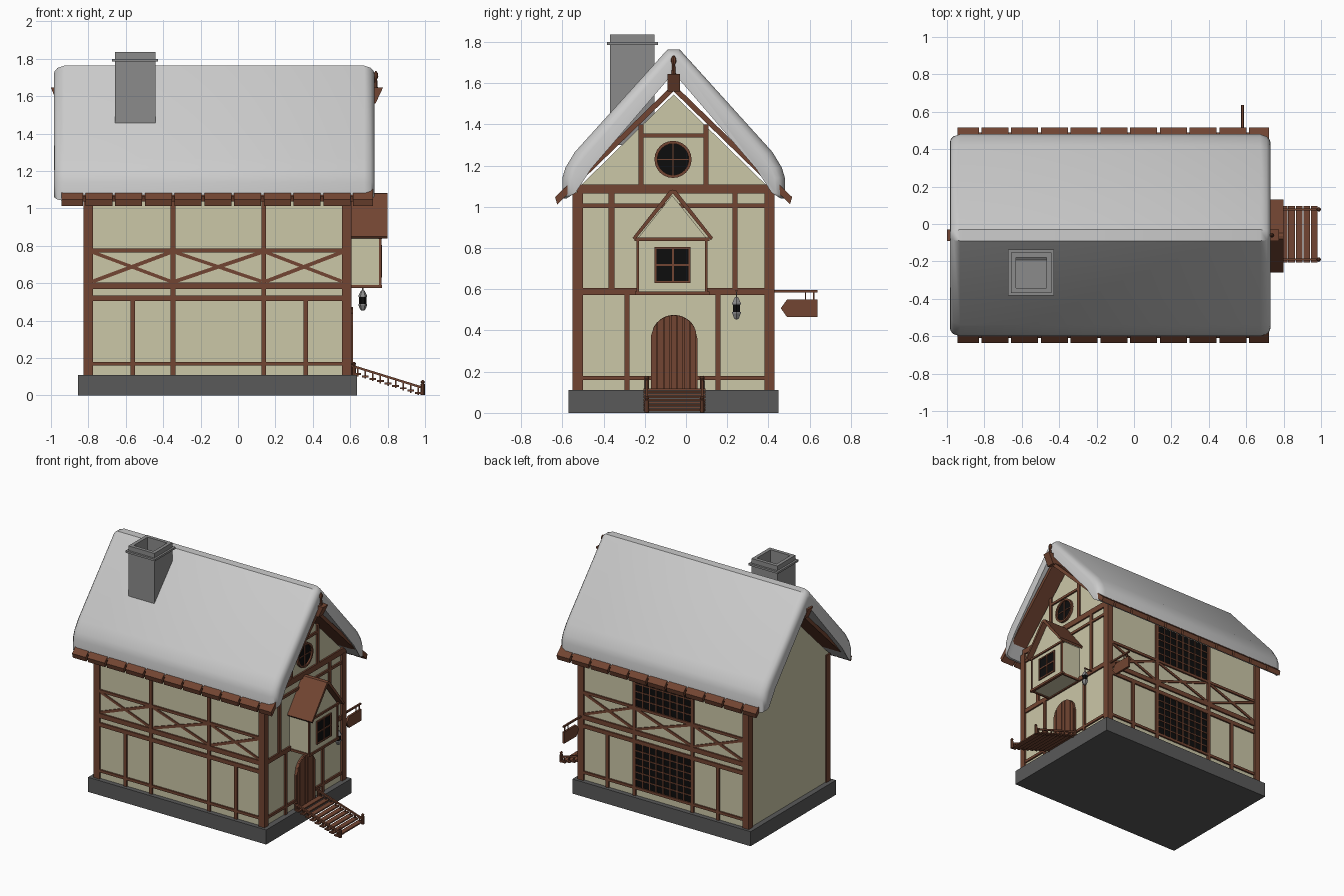
import bpy, bmesh
from math import sin, cos, pi, sqrt
from mathutils import Vector, Matrix

if "Cube" in bpy.data.objects:
    bpy.data.objects.remove(bpy.data.objects["Cube"])

COL = {"plaster": (0.60, 0.57, 0.39), "wood": (0.17, 0.06, 0.032), "glass": (0.004, 0.004, 0.004),
       "stone": (0.10, 0.10, 0.10), "brick": (0.26, 0.26, 0.26), "snow": None}
MATS = {}
for k, c in COL.items():
    if c:
        MATS[k] = bpy.data.materials.new(k)
        MATS[k].diffuse_color = (*c, 1)
PARTS = {}
YC = -0.06  # ridge line in y


def bm_of(name, mat):
    return PARTS.setdefault(name, (bmesh.new(), mat))[0]


def box(name, mat, x0, x1, y0, y1, z0, z1):
    m = Matrix.Translation(((x0 + x1) / 2, (y0 + y1) / 2, (z0 + z1) / 2))
    bmesh.ops.create_cube(bm_of(name, mat), size=1, matrix=m @ Matrix.Diagonal((x1 - x0, y1 - y0, z1 - z0, 1)))


def bar(name, mat, p, q, w, t):
    """Beam from p to q."""
    p, q = Vector(p), Vector(q)
    rot = (q - p).to_track_quat('Z', 'Y').to_matrix().to_4x4()
    bmesh.ops.create_cube(bm_of(name, mat), size=1, matrix=Matrix.Translation((p + q) / 2) @ rot
                          @ Matrix.Diagonal((w, t, (q - p).length, 1)))


def loft(name, mat, rings, loop=False):
    """Skin closed rings of points, capped unless looped."""
    bm = bm_of(name, mat)
    vs = [[bm.verts.new(p) for p in r] for r in rings]
    n = len(vs[0])
    for a, b in zip(vs, vs[1:] + (vs[:1] if loop else [])):
        for i in range(n):
            bm.faces.new((a[i], a[(i + 1) % n], b[(i + 1) % n], b[i]))
    if not loop:
        bm.faces.new(vs[0])
        bm.faces.new(vs[-1])


def prism(name, mat, pts, a, b, axis='x'):
    f = (lambda u, v, t: (t, u, v)) if axis == 'x' else (lambda u, v, t: (u, t, v))
    loft(name, mat, [[f(u, v, t) for u, v in pts] for t in (a, b)])


def lathe(name, mat, c, prof, n=10, axis='z', loop=False, turn=0.0):
    rings = []
    for r, h in prof:
        ang = [turn + 2 * pi * i / n for i in range(n)]
        if axis == 'z':
            rings.append([(c[0] + r * cos(t), c[1] + r * sin(t), c[2] + h) for t in ang])
        else:
            rings.append([(c[0] + h, c[1] + r * cos(t), c[2] + r * sin(t)) for t in ang])
    loft(name, mat, rings, loop)


# Stone base and plastered walls with gables
box("stone_base", "stone", -0.855, 0.635, -0.57, 0.45, 0, 0.11)
prism("plaster_walls", "plaster", [(-0.535, 0.1), (0.415, 0.1), (0.415, 1.08), (YC, 1.545), (-0.535, 1.08)], -0.815, 0.593)

# Corner posts
for x in (-0.825, 0.557):
    for y in (-0.55, 0.38):
        box("corner_posts", "wood", x, x + 0.05, y, y + 0.05, 0.11, 1.07)

# Long side timbers, front and back
for side, y0, y1 in (("front", -0.547, -0.52), ("back", 0.40, 0.427)):
    nm = side + "_timbers"
    for z0, z1 in ((0.16, 0.18), (0.505, 0.535), (0.57, 0.605), (0.765, 0.785)):
        box(nm, "wood", -0.80, 0.58, y0, y1, z0, z1)
    for x, top in ((-0.36, 1.08), (0.125, 1.08), (-0.575, 0.51), (0.35, 0.51)):
        box(nm, "wood", x, x + 0.025, y0, y1, 0.11, top)
    ym = (y0 + y1) / 2
    for a, b in ((-0.775, -0.36), (-0.335, 0.125), (0.15, 0.555)):
        bar(nm, "wood", (a, ym, 0.61), (b, ym, 0.765), 0.018, 0.02)
        bar(nm, "wood", (a, ym, 0.765), (b, ym, 0.61), 0.018, 0.018)

# Lattice windows in the back middle bay
for z0, z1, rows in ((0.18, 0.505, 6), (0.785, 1.07, 5)):
    box("back_window_glass", "glass", -0.335, 0.125, 0.40, 0.419, z0, z1)
    for i in range(1, 8):
        x = -0.335 + 0.46 * i / 8
        box("back_window_lattice", "wood", x - 0.004, x + 0.004, 0.41, 0.424, z0, z1)
    for i in range(1, rows):
        z = z0 + (z1 - z0) * i / rows
        box("back_window_lattice", "wood", -0.335, 0.125, 0.41, 0.423, z - 0.004, z + 0.004)

# Entrance gable timbers
G = ("gable_timbers", "wood", 0.58, 0.605)
for y0, y1, z0, z1 in ((-0.53, 0.43, 1.065, 1.108), (-0.51, 0.39, 0.573, 0.607), (-0.51, 0.39, 0.16, 0.18),
                       (-0.51, 0.39, 0.995, 1.015), (-0.375, -0.346, 0.6, 1.07), (0.225, 0.25, 0.6, 1.07),
                       (-0.298, -0.273, 0.11, 0.58), (0.143, 0.167, 0.11, 0.58), (-0.23, -0.205, 1.1, 1.40),
                       (0.085, 0.11, 1.1, 1.40), (-0.21, 0.09, 1.336, 1.355)):
    box(*G, y0, y1, z0, z1)

# Round gable window
c = (0.59, -0.063, 1.23)
lathe("round_window_glass", "glass", c, [(0.08, 0), (0.08, 0.01)], 24, 'x')
lathe("round_window_frame", "wood", c, [(0.09, 0), (0.09, 0.022), (0.076, 0.022), (0.076, 0)], 24, 'x', True)
box("round_window_frame", "wood", 0.595, 0.605, -0.066, -0.060, 1.15, 1.31)
box("round_window_frame", "wood", 0.595, 0.604, -0.14, 0.015, 1.227, 1.233)

# Wooden roof deck with plank ends at the eaves
def roof_z(d): return 1.56 - 0.97 * d
for s in (-1, 1):
    def strip(d0, d1, t):
        return [(YC + s * d0, roof_z(d0)), (YC + s * d1, roof_z(d1)),
                (YC + s * (d1 + 0.01), roof_z(d1) + t), (YC + s * d0, roof_z(d0) + t + 0.01)]
    prism("roof_deck", "wood", strip(0, 0.54, 0.026), -0.94, 0.715)
    for i in range(11):
        x0, x1 = max(-0.943, -0.975 + 0.159 * i), min(0.722, -0.83 + 0.159 * i)
        prism("roof_planks", "wood", strip(0.45, 0.565, 0.035), x0, x1)

# Thick rounded snow cover, lofted along x with shrunken ends
OUTER = [(0.54, 1.04), (0.54, 1.14), (0.525, 1.19), (0.48, 1.265), (0.03, 1.763)]
INNER = [(0, 1.65), (0.40, 1.185), (0.52, 1.04)]
def snow_ring(x, o):
    k = [o * 0.8, o * 0.9, o, o, o * 0.3]
    h = [-o * 0.5, 0, 0, o * 0.3, o * 0.85]
    out = [(d - a, z - b) for (d, z), a, b in zip(OUTER, k, h)]
    inn = [INNER[0], INNER[1], (0.52 - o * 0.8, 1.04 + o * 0.5)]
    right = inn[1:] + out
    pts = [(YC + d, z) for d, z in [inn[0]] + right] + [(YC - d, z) for d, z in reversed(right)]
    return [(x, y, z) for y, z in pts]
loft("snow_cover", "snow", [snow_ring(x, o) for x, o in (
    (-0.985, 0.055), (-0.98, 0.034), (-0.965, 0.014), (-0.93, 0), (0.675, 0), (0.71, 0.014), (0.725, 0.034), (0.73, 0.055))])

# Ridge beam with finial
prism("ridge_beam", "wood", [(-0.965, 1.56), (0.735, 1.56), (0.775, 1.645), (-1.0, 1.645)], -0.09, -0.03, 'y')
lathe("ridge_finial", "wood", (0.737, YC, 1.64), [(0.011, 0), (0.007, 0.05), (0.013, 0.065), (0.012, 0.08), (0.003, 0.095)], 8)

# Hollow chimney with a collar
lathe("chimney", "brick", (-0.55, -0.26, 0), [(r * sqrt(2), z) for r, z in (
    (0.108, 1.3), (0.108, 1.785), (0.123, 1.785), (0.123, 1.80), (0.108, 1.80), (0.108, 1.835),
    (0.082, 1.835), (0.082, 1.65), (0.002, 1.65))], 4, turn=pi / 4)

# Oriel bay
prism("oriel_walls", "plaster", [(-0.232, 0.582), (0.098, 0.582), (0.098, 0.85), (-0.067, 1.055), (-0.232, 0.85)], 0.59, 0.76)
for y in (-0.24, 0.093):
    box("oriel_timbers", "wood", 0.755, 0.768, y, y + 0.012, 0.58, 0.84)
    box("oriel_timbers", "wood", 0.60, 0.77, y, y + 0.012, 0.573, 0.59)
box("oriel_timbers", "wood", 0.75, 0.77, -0.248, 0.113, 0.573, 0.59)
box("oriel_timbers", "wood", 0.75, 0.77, -0.25, 0.115, 0.835, 0.85)
for s in (-1, 1):
    prism("oriel_roof", "wood", [(-0.064, 1.065), (-0.064 + s * 0.185, 0.838), (-0.064 + s * 0.195, 0.85),
                                 (-0.064 + s * 0.015, 1.08), (-0.064, 1.083)], 0.59, 0.80)
box("oriel_window_glass", "glass", 0.75, 0.763, -0.148, 0.018, 0.635, 0.80)
for y in (-0.152, -0.069, 0.012):
    box("oriel_window_frame", "wood", 0.755, 0.77, y, y + 0.01, 0.63, 0.805)
for z in (0.63, 0.712, 0.795):
    box("oriel_window_frame", "wood", 0.755, 0.769, -0.152, 0.022, z, z + 0.01)

# Arched plank door
def arch(y, r): return 0.362 + sqrt(max(0, r * r - (y + 0.058) ** 2))
ys = [-0.171 + 0.226 * i / 16 for i in range(17)]
prism("door", "wood", [(ys[0], 0.11)] + [(y, arch(y, 0.113)) for y in ys] + [(ys[-1], 0.11)], 0.585, 0.606)
for i in range(7):
    a = -0.169 + 0.222 * i / 7
    b = a + 0.028
    prism("door_planks", "wood", [(a, 0.11), (a, arch(a, 0.112)), ((a + b) / 2, arch((a + b) / 2, 0.112)),
                                  (b, arch(b, 0.112)), (b, 0.11)], 0.60, 0.615)

# Entrance steps with side rails
def rail_z(x): return 0.155 - (x - 0.62) * 0.31
for i in range(9):
    x = 0.64 + 0.0405 * i
    z = rail_z(x) - 0.035
    box("step_treads", "wood", x - 0.018, x + 0.018, -0.205, 0.095, z - 0.005, z + 0.005)
    for y in (-0.19, 0.078):
        box("step_balusters", "wood", x - 0.004, x + 0.004, y - 0.004, y + 0.004, z - 0.012, rail_z(x))
for y in (-0.19, 0.078):
    bar("step_rails", "wood", (0.60, y, rail_z(0.60)), (0.99, y, rail_z(0.99)), 0.012, 0.012)
    for x, z in ((0.62, 0.1), (0.988, 0.002)):
        lathe("step_posts", "wood", (x, y, z), [(0.011, 0), (0.011, 0.058), (0.007, 0.06), (0.012, 0.07), (0.004, 0.08)], 8)

# Hanging arrow sign
box("sign_bracket", "wood", 0.574, 0.586, 0.42, 0.637, 0.584, 0.596)
for y in (0.58, 0.62):
    box("sign_bracket", "wood", 0.577, 0.583, y - 0.003, y + 0.003, 0.54, 0.59)
prism("sign_board", "wood", [(0.46, 0.508), (0.49, 0.465), (0.637, 0.465), (0.637, 0.55), (0.49, 0.55)], 0.572, 0.588)

# Lantern on a bracket
L = (0.667, 0.245, 0)
box("lantern_bracket", "wood", 0.60, 0.672, 0.241, 0.249, 0.588, 0.596)
lathe("lantern_frame", "brick", L, [(0.003, 0.592), (0.003, 0.562), (0.01, 0.56), (0.024, 0.532), (0.024, 0.526), (0.005, 0.526)], 6)
lathe("lantern_glass", "glass", L, [(0.02, 0.527), (0.02, 0.486)], 6)
lathe("lantern_frame", "brick", L, [(0.024, 0.489), (0.024, 0.483), (0.012, 0.456), (0.003, 0.454)], 6)

# Turn the collected parts into objects
for name, (bm, mat) in PARTS.items():
    bmesh.ops.recalc_face_normals(bm, faces=bm.faces[:])
    me = bpy.data.meshes.new(name)
    bm.to_mesh(me)
    bm.free()
    ob = bpy.data.objects.new(name, me)
    bpy.context.collection.objects.link(ob)
    if mat in MATS:
        me.materials.append(MATS[mat])
    if name in ("snow_cover", "ridge_finial", "round_window_frame"):
        bpy.context.view_layer.objects.active = ob
        ob.select_set(True)
        bpy.ops.object.shade_smooth_by_angle(angle=0.6)
        ob.select_set(False)

for m in bpy.data.materials:
    if m.users and not m.is_grease_pencil:
        m.use_nodes = True
        m.node_tree.nodes["Principled BSDF"].inputs["Base Color"].default_value = m.diffuse_color
